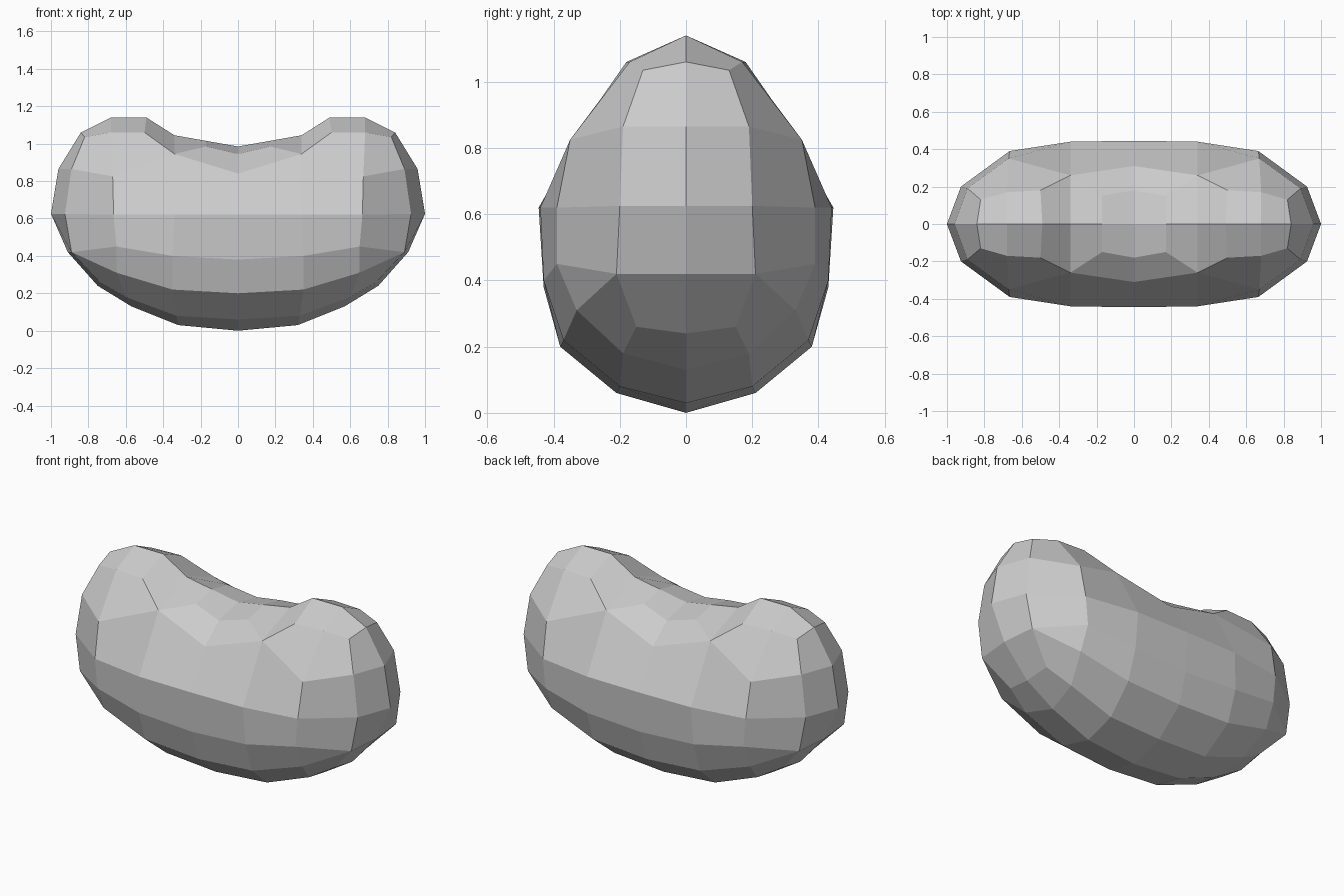
import bpy
import bmesh

default_cube = bpy.data.objects.get("Cube")
if default_cube:
    bpy.data.objects.remove(default_cube, do_unlink=True)


def make_material(name, colour):
    material = bpy.data.materials.new(name)
    material.use_nodes = True
    material.diffuse_color = colour
    shader = material.node_tree.nodes["Principled BSDF"]
    shader.inputs["Base Color"].default_value = colour
    shader.inputs["Roughness"].default_value = 0.8
    return material


# Contour rows of one quarter of the bean, running from the middle to the tip
keel = [(0, 0, 0), (.32, 0, .03), (.57, 0, .13), (.75, 0, .24), (.75, 0, .24)]
belly = [(0, -.21, .06), (.33, -.2, .08), (.6, -.19, .18), (.74, -.15, .26), (.75, 0, .24)]
lower_side = [(0, -.38, .2), (.35, -.37, .22), (.65, -.33, .31), (.89, -.21, .42), (.91, 0, .42)]
middle_side = [(0, -.43, .38), (.35, -.43, .4), (.65, -.39, .45), (.89, -.21, .42), (.91, 0, .42)]
equator = [(0, -.445, .62), (.34, -.44, .62), (.665, -.39, .62), (.925, -.2, .625), (1, 0, .625)]
shoulder = [(0, -.31, .84), (.34, -.26, .945), (.67, -.35, .825), (.89, -.19, .865), (.96, 0, .865)]
saddle = [(0, -.18, .945), (.17, -.15, .985)]
lobe = [(.5, -.18, 1.06), (.68, -.17, 1.06), (.82, -.13, 1.035)]
ridge = [(0, 0, .985), (.17, 0, 1.015), (.34, 0, 1.045), (.49, 0, 1.14), (.68, 0, 1.14), (.84, 0, 1.06)]

bm = bmesh.new()
corners = {}


def corner(point):
    if point not in corners:
        corners[point] = bm.verts.new(point)
    return corners[point]


def strip(low, high):
    """Join two rows with quads; repeated points collapse them to triangles."""
    for i in range(len(low) - 1):
        loop = (low[i], low[i + 1], high[i + 1], high[i])
        points = list(dict.fromkeys(loop))
        if len(points) > 2:
            bm.faces.new([corner(p) for p in points])


# Body from the underside up to the shoulder
rows = [keel, belly, lower_side, middle_side, equator, shoulder]
for low, high in zip(rows, rows[1:]):
    strip(low, high)

# Dip in the middle, rounded lobe and top ridge
strip(shoulder[:2], saddle)
strip(shoulder[1:], lobe + ridge[-1:])
strip(saddle + shoulder[1:2] + lobe, ridge)

mesh = bpy.data.meshes.new("bean_body")
bm.to_mesh(mesh)
bm.free()
mesh.materials.append(make_material("light_grey", (.6, .6, .6, 1)))

bean = bpy.data.objects.new("bean_body", mesh)
bpy.context.collection.objects.link(bean)

# Mirror the quarter to the other end and to the back
mirror = bean.modifiers.new("mirror_ends_and_back", "MIRROR")
mirror.use_axis = (True, True, False)
mirror.use_clip = True
